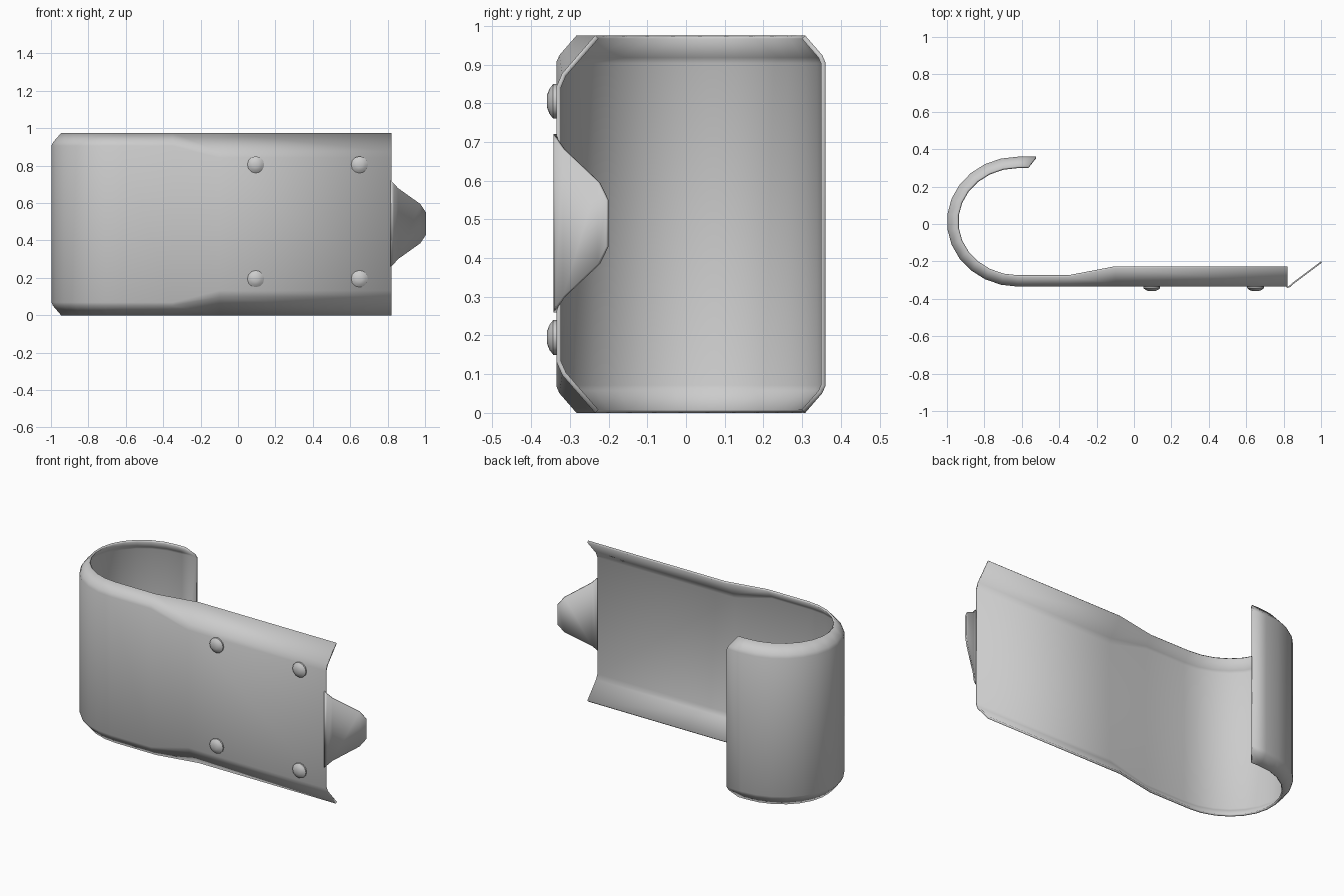
import bpy, bmesh, math
from mathutils import Vector, Matrix

old = bpy.data.objects.get("Cube")
if old:
    bpy.data.objects.remove(old)

steel = bpy.data.materials.new("grey steel")
steel.use_nodes = True
grey = (0.6, 0.6, 0.6, 1)
steel.diffuse_color = grey
steel.node_tree.nodes["Principled BSDF"].inputs["Base Color"].default_value = grey

HEIGHT, FRONT = 0.975, -0.335


def finish(name, bm, thickness=0, angle=60):
    bmesh.ops.recalc_face_normals(bm, faces=bm.faces)
    mesh = bpy.data.meshes.new(name)
    bm.to_mesh(mesh)
    bm.free()
    mesh.materials.append(steel)
    obj = bpy.data.objects.new(name, mesh)
    bpy.context.collection.objects.link(obj)
    if thickness:
        solid = obj.modifiers.new("thickness", 'SOLIDIFY')
        solid.thickness = thickness
        solid.offset = 1
        solid.use_even_offset = True
    bpy.ops.object.select_all(action='DESELECT')
    bpy.context.view_layer.objects.active = obj
    obj.select_set(True)
    bpy.ops.object.shade_smooth_by_angle(angle=math.radians(angle))
    return obj


def sheet(rows):
    """Skin neighbouring rows of points with quads."""
    bm = bmesh.new()
    grid = [[bm.verts.new(p) for p in row] for row in rows]
    for a, b in zip(grid, grid[1:]):
        for i in range(len(a) - 1):
            bm.faces.new((a[i], a[i + 1], b[i + 1], b[i]))
    return bm


def section(point, inward, lip_height, lip_depth, slant=0):
    """Cross-section: flat web with a lip bent inward at both edges."""
    half = []
    for t in (0, 0.85, 1.15):
        d = max(0, 1 - t) * lip_depth
        pos = Vector(point) + Vector(inward) * d + Vector((-slant * max(0, 1 - t), 0))
        half.append((pos, lip_height * t))
    low = [(p.x, p.y, z) for p, z in half]
    high = [(p.x, p.y, HEIGHT - z) for p, z in reversed(half)]
    return low + high


# Plate: straight arm, transition, hook, free end
rows = [section((x, FRONT), (0, 1), h, d) for x, h, d in
        ((0.82, 0.115, 0.1), (-0.1, 0.115, 0.1), (-0.35, 0.06, 0.052))]
cx, cy, rx, ry, steps = -0.62, 0.0125, 0.38, 0.3475, 13
for i in range(steps + 1):
    a = math.pi * i / steps
    s, c = math.sin(a), math.cos(a)
    inward = Vector((s / rx, c / ry)).normalized()
    rows.append(section((cx - rx * s, cy - ry * c), inward, 0.06, 0.052))
rows.append(section((-0.525, cy + ry), (0, -1), 0.06, 0.052, 0.04))
plate = finish("hook_plate", sheet(rows))
solid = plate.modifiers.new("thickness", 'SOLIDIFY')
solid.thickness = 0.012
solid.offset = -1
# Make the outside the positive side of the sheet
front_face = min(plate.data.polygons, key=lambda f: f.center.y)
if front_face.normal.y > 0:
    plate.data.flip_normals()

# Tapered tab bent back from the arm end
mid = 0.49
tab = [[(x, y, mid - w), (x, y, mid + w)] for x, y, w in
       ((0.815, FRONT, 0.23), (0.83, FRONT + 0.005, 0.215),
        (0.85, -0.312, 0.19), (0.97, -0.222, 0.105), (1.0, -0.2, 0.06))]
finish("end_tab", sheet(tab), 0.008, 30)


# Domed rivets
def rivet(name, x, z):
    bm = bmesh.new()
    sides, rings = 12, ((0.045, -0.002), (0.045, 0.008), (0.032, 0.018), (0.016, 0.024))
    loops = [[bm.verts.new((r * math.cos(2 * math.pi * k / sides), -h,
                            r * math.sin(2 * math.pi * k / sides)))
              for k in range(sides)] for r, h in rings]
    for a, b in zip(loops, loops[1:]):
        for k in range(sides):
            n = (k + 1) % sides
            bm.faces.new((a[k], a[n], b[n], b[k]))
    bm.faces.new(loops[0])
    bm.faces.new(loops[-1])
    bmesh.ops.transform(bm, matrix=Matrix.Translation((x, FRONT, z)), verts=bm.verts)
    finish(name, bm, angle=50)


for side, x in (("inner", 0.095), ("outer", 0.65)):
    for level, z in (("lower", 0.195), ("upper", 0.805)):
        rivet(f"{level}_{side}_rivet", x, z)
